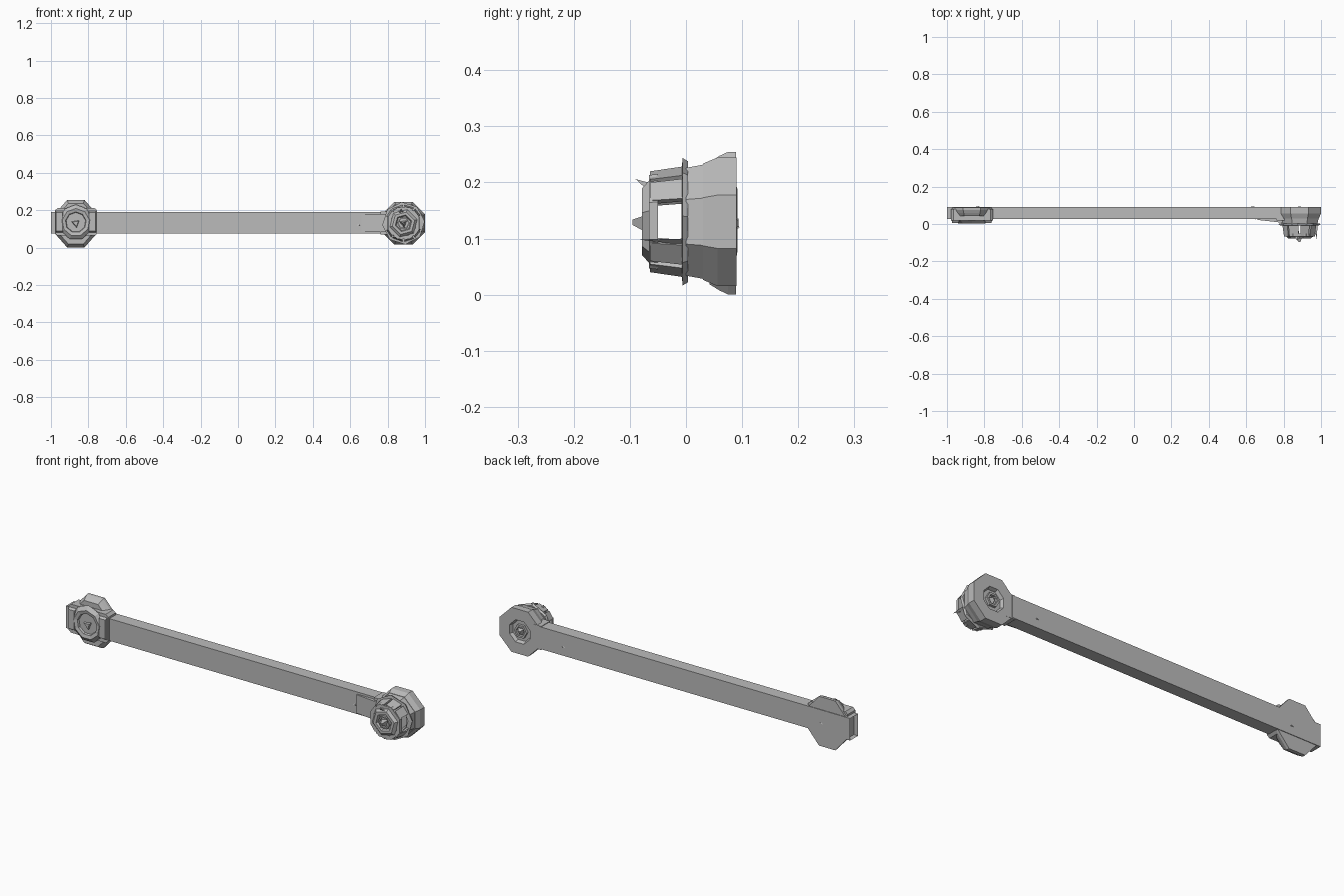
import bpy, bmesh, math
from mathutils import Vector

cube = bpy.data.objects.get("Cube")
if cube:
    bpy.data.objects.remove(cube, do_unlink=True)

grey = bpy.data.materials.new("plain grey")
grey.use_nodes = True
GREY = (0.5, 0.5, 0.5, 1)
grey.diffuse_color = GREY
grey.node_tree.nodes["Principled BSDF"].inputs["Base Color"].default_value = GREY

ZC = 0.13
LEFT_X, RIGHT_X = -0.867, 0.885


def finish(name, bm):
    bmesh.ops.recalc_face_normals(bm, faces=bm.faces)
    mesh = bpy.data.meshes.new(name)
    bm.to_mesh(mesh)
    bm.free()
    mesh.materials.append(grey)
    ob = bpy.data.objects.new(name, mesh)
    bpy.context.collection.objects.link(ob)
    return ob


def ring(bm, cx, y, r, n, phase, sx=1.0, cz=ZC):
    return [bm.verts.new((cx + sx * r * math.cos(math.radians(phase) + math.tau * i / n), y,
                          cz + r * math.sin(math.radians(phase) + math.tau * i / n)))
            for i in range(n)]


def turned(name, cx, profile, n=8, phase=22.5, sx=1.0, closed=False, cz=ZC):
    """Faceted turning around the y axis; profile is (radius, y) pairs."""
    bm = bmesh.new()
    rings = [ring(bm, cx, y, r, n, phase, sx, cz) for r, y in profile]
    pairs = list(zip(rings, rings[1:]))
    if closed:
        pairs.append((rings[-1], rings[0]))
    else:
        bm.faces.new(rings[0])
        bm.faces.new(rings[-1])
    for a, b in pairs:
        for i in range(n):
            j = (i + 1) % n
            bm.faces.new((a[i], a[j], b[j], b[i]))
    return finish(name, bm)


def prism(name, outline, y0, y1, scale_front=1.0):
    """Outline in x, z pulled from y0 (front) to y1 (back)."""
    bm = bmesh.new()
    mx = sum(p[0] for p in outline) / len(outline)
    mz = sum(p[1] for p in outline) / len(outline)
    front = [bm.verts.new((mx + (x - mx) * scale_front, y0, mz + (z - mz) * scale_front))
             for x, z in outline]
    back = [bm.verts.new((x, y1, z)) for x, z in outline]
    bm.faces.new(front)
    bm.faces.new(back)
    for i in range(len(outline)):
        j = (i + 1) % len(outline)
        bm.faces.new((front[i], front[j], back[j], back[i]))
    return finish(name, bm)


def hull(name, points):
    bm = bmesh.new()
    for p in points:
        bm.verts.new(p)
    bmesh.ops.convex_hull(bm, input=bm.verts)
    return finish(name, bm)


def rect(x0, x1, z0, z1):
    return [(x0, z0), (x1, z0), (x1, z1), (x0, z1)]


# Long beam with a hollow outer end
bm = bmesh.new()
bmesh.ops.create_cube(bm, size=1)
for v in bm.verts:
    v.co = Vector((-0.11 + v.co.x * 1.78, 0.06 + v.co.y * 0.064, 0.132 + v.co.z * 0.114))
end = [f for f in bm.faces if f.calc_center_median().x < -0.9]
bmesh.ops.inset_region(bm, faces=end, thickness=0.009)
bmesh.ops.translate(bm, verts=end[0].verts, vec=(0.1, 0, 0))
finish("beam", bm)

# Left hub: flange lobes, clamp block, round face with recess and bolt
turned("left_flange", LEFT_X, [(0.118, 0.042), (0.13, 0.06), (0.1375, 0.075), (0.1375, 0.089)],
       sx=0.88, cz=0.1275)
block = [(-0.978, 0.075), (-0.965, 0.064), (-0.767, 0.064), (-0.753, 0.075),
         (-0.753, 0.199), (-0.767, 0.211), (-0.965, 0.211), (-0.978, 0.199)]
prism("left_block", block, 0.018, 0.08)
turned("left_face", LEFT_X, [(0.05, 0.026), (0.056, 0.008), (0.074, 0.004), (0.095, 0.02)],
       n=9, phase=10, cz=0.135)
for side in (-1, 1):
    x = LEFT_X + side * 0.088
    prism("left_cheek", rect(x - 0.02, x + 0.02, 0.08, 0.196), 0.006, 0.02, 0.85)
turned("left_bolt", LEFT_X, [(0.018, 0.009), (0.032, 0.028)], n=3, phase=40)

# Right hub: back disc with recess, drum and thin flared rim
turned("right_disc", RIGHT_X, [(0.112, 0.03), (0.124, 0.056), (0.124, 0.09),
                               (0.062, 0.09), (0.054, 0.073)])
turned("right_drum", RIGHT_X, [(0.072, 0.012), (0.08, 0.0), (0.104, 0.0), (0.112, 0.04)])
turned("right_rim", RIGHT_X, [(0.09, -0.008), (0.114, -0.006), (0.108, 0.004), (0.09, 0.002)],
       n=8, phase=5, closed=True)
turned("back_bolt_ring", RIGHT_X, [(0.036, 0.07), (0.036, 0.086), (0.025, 0.086), (0.025, 0.07)],
       n=6, phase=0, closed=True)
turned("back_bolt", RIGHT_X, [(0.024, 0.072), (0.008, 0.094)], n=3, phase=20)

# Open cage of leaning panels in front of the drum
for angle, half in ((38, 13), (72, 15), (110, 17), (145, 13), (215, 13), (250, 17), (288, 15), (322, 13)):
    pts = []
    for a in (angle - half, angle + half):
        c, s = math.cos(math.radians(a)), math.sin(math.radians(a))
        for r, y in ((0.1, 0.004), (0.088, 0.004), (0.09, -0.064), (0.074, -0.064)):
            pts.append((RIGHT_X + r * c, y, ZC + r * s))
    hull("cage_panel", pts)
turned("cage_ring", RIGHT_X, [(0.092, -0.05), (0.09, -0.066), (0.07, -0.066), (0.072, -0.05)],
       n=8, phase=22.5, closed=True)

# Six sided cap with recess and pointed bolt
turned("right_cap", RIGHT_X, [(0.074, -0.054), (0.078, -0.064), (0.062, -0.078),
                              (0.046, -0.078), (0.04, -0.064)], n=6, phase=15)
turned("cap_collar", RIGHT_X, [(0.034, -0.062), (0.034, -0.076), (0.027, -0.076), (0.027, -0.062)],
       n=6, phase=0, closed=True)
turned("cap_bolt", RIGHT_X, [(0.024, -0.062), (0.006, -0.095)], n=3, phase=40)

# Thin splinters on the cap
hull("upper_splinter", [(0.86, -0.068, 0.186), (0.89, -0.068, 0.186), (0.875, -0.06, 0.198),
                        (0.872, -0.09, 0.206)])
hull("side_splinter", [(0.962, 0.002, 0.10), (0.982, 0.002, 0.10), (0.962, 0.002, 0.088),
                       (0.977, -0.082, 0.098)])

# Tongue joining the beam to the right hub, and a collar at the beam end
hull("tongue", [(x, y, z) for x, y0 in ((0.66, 0.022), (0.80, 0.006))
                for y in (y0, 0.04) for z in (0.082, 0.178)])
prism("beam_collar", rect(0.762, 0.815, 0.07, 0.192), 0.018, 0.091)

# Small raised nicks on the front and back of the beam
for x, y, d in ((0.63, 0.028, -1), (0.62, 0.092, 1), (-0.85, 0.092, 1)):
    hull("beam_nick", [(x - 0.03, y - d * 0.006, 0.112), (x + 0.03, y - d * 0.006, 0.112),
                       (x + 0.01, y - d * 0.006, 0.14), (x + 0.02, y + d * 0.003, 0.12)])
